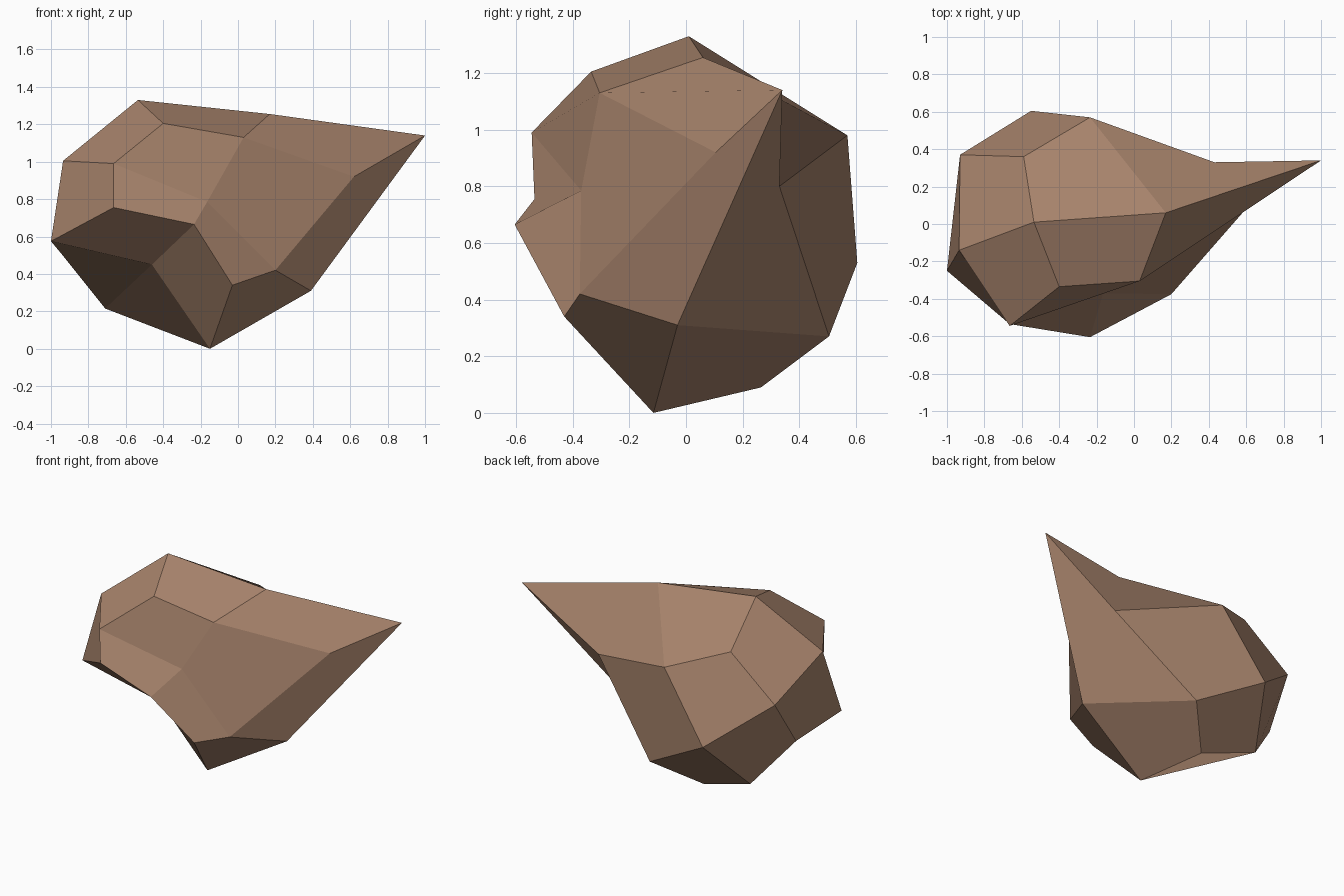
import bpy, bmesh

if "Cube" in bpy.data.objects:
    bpy.data.objects.remove(bpy.data.objects["Cube"])

# Rock: a once-subdivided cube whose grid points are pushed to chiselled positions.
# Each row is one column of the cube grid: bottom, middle, top.
COLUMNS = [
    # left side: front, middle, back
    [(-.665, -.535, .755), (-.665, -.545, .99), (-.40, -.335, 1.205)],
    [(-1.0, -.25, .575), (-.935, -.14, 1.005), (-.535, .01, 1.33)],
    [(-.95, .17, .515), (-.93, .37, .83), (-.59, .36, 1.10)],
    # centre: front, middle, back
    [(-.235, -.605, .665), (-.165, -.37, .785), (.03, -.305, 1.13)],
    [(-.46, -.21, .45), (.17, .06, 1.255)],
    [(-.71, .32, .215), (-.55, .605, .53), (-.235, .57, .98)],
    # right side: front, middle, back
    [(-.03, -.43, .34), (.20, -.375, .42), (.62, .105, .92)],
    [(-.15, -.115, 0), (.39, -.03, .31), (1.0, .34, 1.14)],
    [(-.32, .265, .09), (-.08, .505, .27), (.43, .33, .80)],
]

bm = bmesh.new()
bmesh.ops.create_cube(bm, size=2)
bmesh.ops.subdivide_edges(bm, edges=bm.edges[:], cuts=1, use_grid_fill=True)

grid = {tuple(round(c) for c in v.co): v for v in bm.verts}
key_of = {v: k for k, v in grid.items()}


def kind(v):
    """1 = middle of a cube side, 2 = middle of a cube edge, 3 = cube corner."""
    return sum(abs(c) for c in key_of[v])


# Quads bend along alternating diagonals: start each quad where its fold begins
for face in bm.faces[:]:
    verts = list(face.verts)
    centre = next(v for v in verts if kind(v) == 1)
    x, y, z = key_of[next(v for v in verts if kind(v) == 3)]
    across_edges = (x * y * z > 0) != (key_of[centre][2] != 0)
    start = 2 if across_edges else 3
    i = next(n for n, v in enumerate(verts) if kind(v) == start)
    bm.faces.remove(face)
    bm.faces.new(verts[i:] + verts[:i])

points = [p for column in COLUMNS for p in column]
for key, point in zip(sorted(grid), points):
    grid[key].co = point

bm.normal_update()
mesh = bpy.data.meshes.new("rock")
bm.to_mesh(mesh)
bm.free()

# Single flat brown
brown = bpy.data.materials.new("rock_brown")
brown.diffuse_color = (0.39, 0.23, 0.15, 1)
brown.use_nodes = True
brown.node_tree.nodes["Principled BSDF"].inputs["Base Color"].default_value = brown.diffuse_color
mesh.materials.append(brown)
rock = bpy.data.objects.new("rock", mesh)
bpy.context.collection.objects.link(rock)
